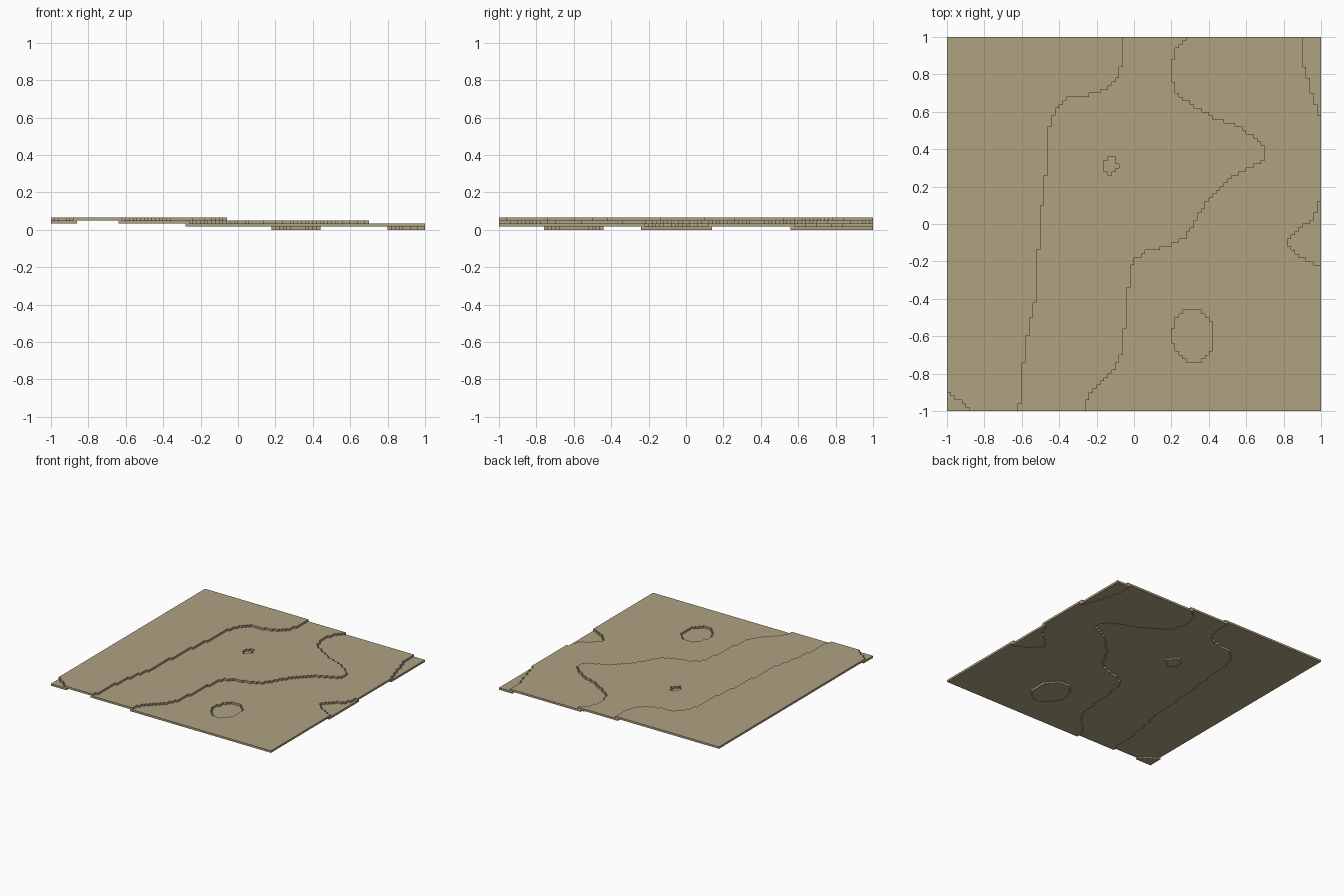
import bpy
import bmesh

cube = bpy.data.objects.get("Cube")
if cube:
    bpy.data.objects.remove(cube, do_unlink=True)

N = 100                # cells per side
CELL = 2 / N
STEP = 0.0164          # thickness of each terrace

# Contours as (y, x) points, from back to front
UPPER = [(1, -.06), (.86, -.065), (.76, -.10), (.74, -.13), (.71, -.18), (.69, -.25),
         (.67, -.35), (.64, -.39), (.6, -.42), (.52, -.45), (.4, -.46), (.27, -.47),
         (.1, -.49), (0, -.50), (-.2, -.515), (-.4, -.525), (-.5, -.55), (-.64, -.58),
         (-.8, -.595), (-1, -.615)]
MIDDLE = [(1, .30), (.98, .26), (.94, .23), (.88, .21), (.78, .20), (.72, .22), (.67, .26),
          (.62, .34), (.57, .43), (.53, .53), (.49, .61), (.45, .66), (.41, .70), (.36, .70),
          (.33, .67), (.29, .60), (.25, .51), (.18, .45), (.1, .38), (0, .32), (-.07, .27),
          (-.12, .19), (-.15, .06), (-.19, 0), (-.25, -.025), (-.5, -.04), (-.63, -.06),
          (-.7, -.07), (-.78, -.11), (-.85, -.18), (-.91, -.24), (-1, -.27)]
EDGE = [(1, .89), (.88, .90), (.8, .92), (.76, .935), (.68, .955), (.6, .98), (.58, 1),
        (.13, 1), (.1, .98), (.04, .96), (0, .92), (-.03, .88), (-.06, .84), (-.1, .82),
        (-.13, .84), (-.17, .88), (-.19, .92), (-.21, .96), (-.22, 1), (-1, 1)]


def contour_x(points, y):
    """Interpolate a contour at a given y."""
    for (y0, x0), (y1, x1) in zip(points, points[1:]):
        if y1 <= y <= y0:
            return x0 + (x1 - x0) * (y0 - y) / (y0 - y1)
    return points[-1][1]


def in_ellipse(x, y, cx, cy, rx, ry):
    return ((x - cx) / rx) ** 2 + ((y - cy) / ry) ** 2 < 1


def terrace(x, y):
    """Terrace number at a point, 0 is the lowest."""
    if x > contour_x(EDGE, y) or in_ellipse(x, y, .317, -.597, .112, .14):
        return 0
    if x > contour_x(MIDDLE, y) or in_ellipse(x, y, -.127, .312, .038, .045):
        return 1
    if x > contour_x(UPPER, y) or (x + 1) / .13 + (y + 1) / .11 < 1:
        return 2
    return 3


# One flat colour
earth = bpy.data.materials.new("tan earth")
earth.use_nodes = True
colour = (0.43, 0.36, 0.222, 1)
earth.diffuse_color = colour
bsdf = earth.node_tree.nodes["Principled BSDF"]
bsdf.inputs["Base Color"].default_value = colour
bsdf.inputs["Roughness"].default_value = 0.9

level = {(i, j): terrace(-1 + (i + .5) * CELL, -1 + (j + .5) * CELL)
         for i in range(N) for j in range(N)}


def build_slab(name, k):
    """Slab of all cells on terrace k, lapping one cell under higher terraces."""
    def belongs(i, j):
        if level[i, j] == k:
            return True
        return level[i, j] > k and any(
            level.get(n) == k for n in ((i + 1, j), (i - 1, j), (i, j + 1), (i, j - 1)))

    bm = bmesh.new()
    corners = {}

    def corner(i, j):
        if (i, j) not in corners:
            corners[i, j] = bm.verts.new((-1 + i * CELL, -1 + j * CELL, k * STEP))
        return corners[i, j]

    for i, j in level:
        if belongs(i, j):
            bm.faces.new([corner(i, j), corner(i + 1, j),
                          corner(i + 1, j + 1), corner(i, j + 1)])
    # Raise the footprint into a solid slab
    ext = bmesh.ops.extrude_face_region(bm, geom=bm.faces[:], use_keep_orig=True)
    top = [g for g in ext["geom"] if isinstance(g, bmesh.types.BMVert)]
    bmesh.ops.translate(bm, verts=top, vec=(0, 0, STEP))
    bmesh.ops.recalc_face_normals(bm, faces=bm.faces[:])
    mesh = bpy.data.meshes.new(name)
    bm.to_mesh(mesh)
    bm.free()
    mesh.materials.append(earth)
    obj = bpy.data.objects.new(name, mesh)
    bpy.context.collection.objects.link(obj)


for k, name in enumerate(("lowest_terrace", "lower_terrace", "middle_terrace", "upper_terrace")):
    build_slab(name, k)
